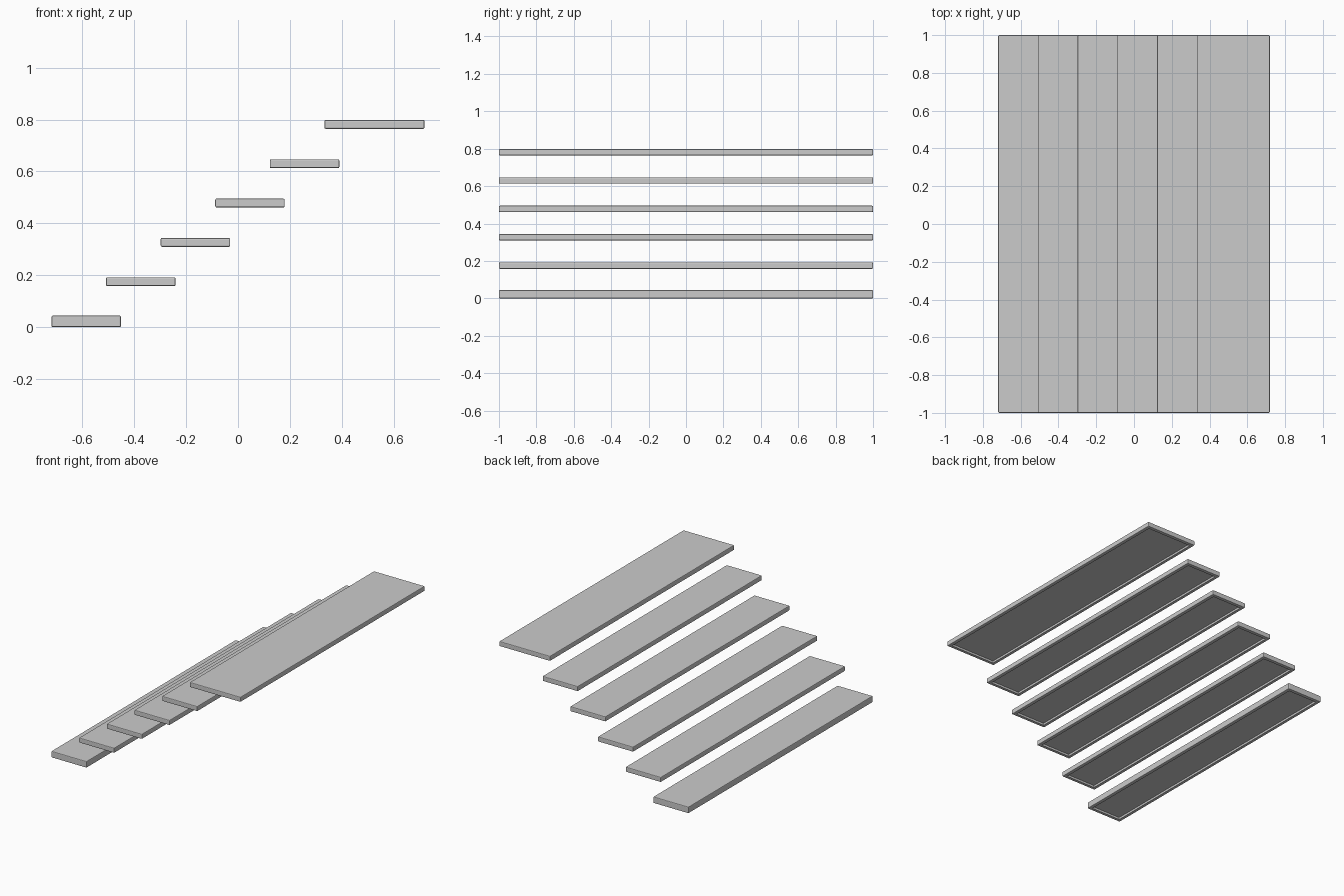
import bpy, bmesh

if "Cube" in bpy.data.objects:
    bpy.data.objects.remove(bpy.data.objects["Cube"])

COUNT = 6
RUN, RISE = 0.2104, 0.1516
RIM, RECESS = 0.03, 0.014


def tread(name, x0, x1, z0, z1):
    # slab with softened edges and a recessed underside
    bm = bmesh.new()
    bmesh.ops.create_cube(bm, size=1)
    for v in bm.verts:
        v.co.x = x1 if v.co.x > 0 else x0
        v.co.y *= 2
        v.co.z = z1 if v.co.z > 0 else z0
    bmesh.ops.bevel(bm, geom=bm.edges[:], offset=0.005, segments=2,
                    profile=0.5, affect='EDGES')
    bm.normal_update()
    # underside pan inside a narrow rim
    bottom = max((f for f in bm.faces if f.normal.z < -0.9),
                 key=lambda f: f.calc_area())
    bmesh.ops.inset_region(bm, faces=[bottom], thickness=RIM - 0.005)
    bmesh.ops.inset_region(bm, faces=[bottom], thickness=0.0001)
    for v in bottom.verts:
        v.co.z += RECESS
    mesh = bpy.data.meshes.new(name)
    bm.to_mesh(mesh)
    bm.free()
    obj = bpy.data.objects.new(name, mesh)
    bpy.context.collection.objects.link(obj)
    return obj


# five equal steps and a deeper top landing
for i in range(COUNT):
    top = i == COUNT - 1
    x0 = -0.719 + i * RUN
    z1 = 0.0405 + i * RISE
    tread("top_landing" if top else f"step_{i + 1}",
          x0, 0.719 if top else x0 + 0.268,
          0.0 if i == 0 else z1 - 0.034,
          0.044 if i == 0 else z1)
